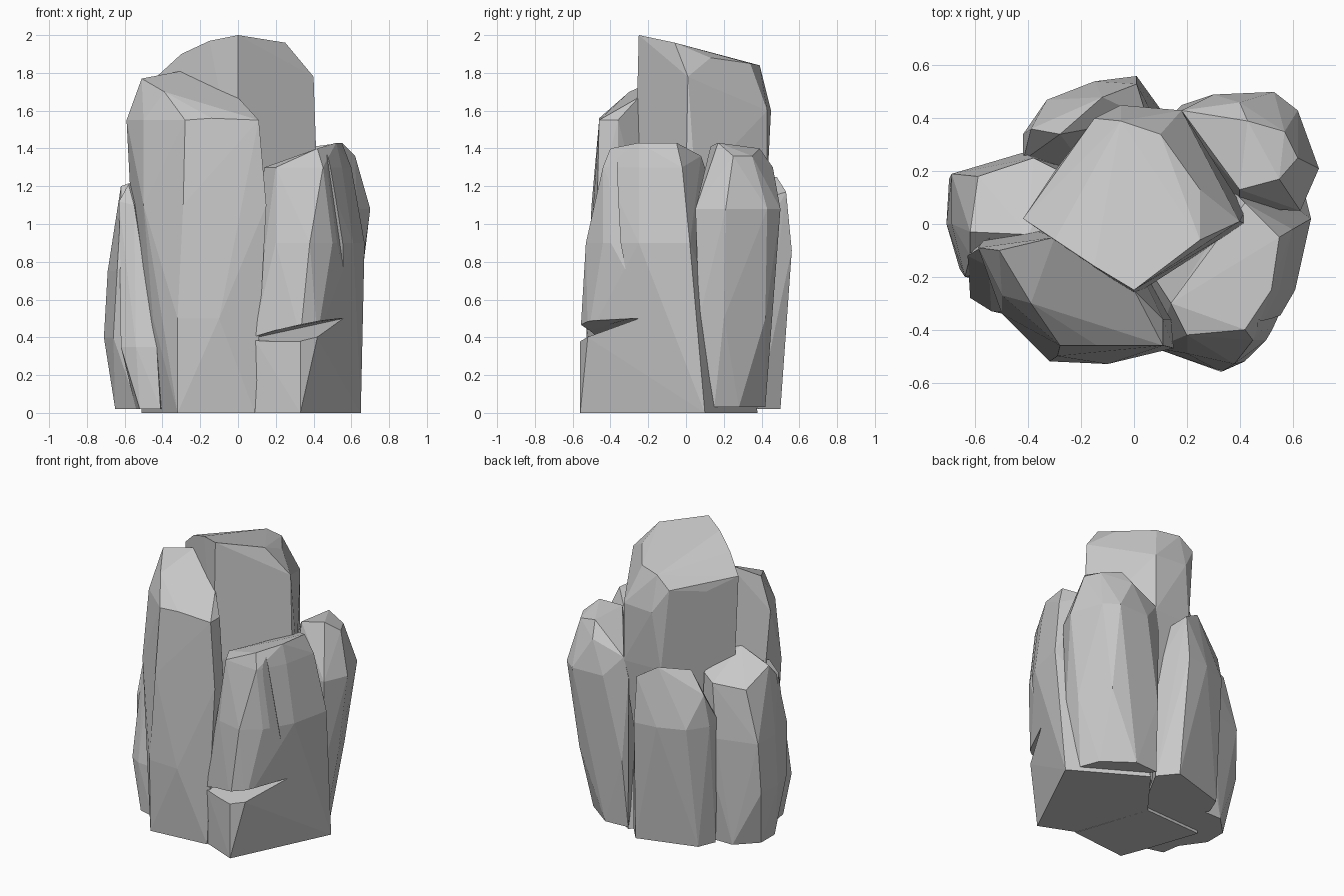
import bpy
import bmesh

default_cube = bpy.data.objects.get("Cube")
if default_cube:
    bpy.data.objects.remove(default_cube, do_unlink=True)

# One plain stone colour for the whole cluster
stone_colour = (.58, .58, .58, 1)
stone = bpy.data.materials.new("grey_stone")
stone.use_nodes = True
stone.diffuse_color = stone_colour
stone.node_tree.nodes["Principled BSDF"].inputs["Base Color"].default_value = stone_colour


def make_rock(name, layers, crown=()):
    """Wrap a faceted convex boulder around horizontal outlines and loose crown points."""
    mesh_builder = bmesh.new()
    for height, outline in layers.items():
        for x, y in outline:
            mesh_builder.verts.new((x, y, height))
    for point in crown:
        mesh_builder.verts.new(point)
    hull = bmesh.ops.convex_hull(mesh_builder, input=mesh_builder.verts[:])
    unused = {item for item in hull["geom_interior"] + hull["geom_unused"]
              if isinstance(item, bmesh.types.BMVert)}
    bmesh.ops.delete(mesh_builder, geom=list(unused), context="VERTS")
    # Merge nearly coplanar facets so the stone keeps broad planes
    bmesh.ops.dissolve_limit(mesh_builder, angle_limit=.03,
                             verts=mesh_builder.verts[:], edges=mesh_builder.edges[:])
    bmesh.ops.recalc_face_normals(mesh_builder, faces=mesh_builder.faces[:])
    mesh = bpy.data.meshes.new(name)
    mesh_builder.to_mesh(mesh)
    mesh_builder.free()
    mesh.materials.append(stone)
    rock = bpy.data.objects.new(name, mesh)
    bpy.context.scene.collection.objects.link(rock)
    return rock


def carve(rock, cutter):
    """Cut a crack into a rock with a hidden wedge."""
    cutter.hide_render = True
    cutter.hide_viewport = True
    cutter.display_type = "WIRE"
    modifier = rock.modifiers.new(cutter.name, "BOOLEAN")
    modifier.operation = "DIFFERENCE"
    modifier.solver = "EXACT"
    modifier.object = cutter


# Tall central pillar with a sloping top, narrowing to a hidden foot
make_rock("central_pillar", {
    .05: [(-.2, .08), (0, -.2), (.25, .08), (.1, .28), (-.15, .25)],
    1.2: [(0, -.27), (-.4, .03), (-.27, .2), (-.1, .42), (.18, .43), (.42, 0), (.42, .05)],
}, [(0, -.25, 2), (-.15, -.16, 1.97), (-.3, -.06, 1.9), (-.42, .02, 1.79),
    (-.3, .2, 1.72), (-.15, .4, 1.76), (-.05, .39, 1.84), (.25, -.06, 1.96),
    (.4, .01, 1.78), (.1, .34, 1.85), (.25, .13, 1.88), (.18, .43, 1.6), (-.05, .45, 1.6)])

# Broad slab at the front, right-hand side of the model
make_rock("front_right_slab", {
    0: [(-.51, .02), (-.4, -.3), (-.32, -.51), (.09, -.47), (-.08, .04)],
    .5: [(-.32, -.52), (-.1, -.53), (.1, -.48), (-.45, -.34)],
    1.1: [(-.5, -.34), (-.29, -.5), (.15, -.47), (.14, -.36), (-.54, -.1)],
    1.55: [(-.59, -.09), (-.5, -.27), (-.28, -.46), (.11, -.46), (.11, -.36)],
}, [(-.51, -.1, 1.77), (-.3, -.05, 1.81), (0, -.25, 1.67),
    (-.14, -.46, 1.56), (-.39, -.3, 1.7)])

# Cracked boulder at the front, left-hand side of the model
front_left = make_rock("front_left_boulder", {
    0: [(.09, -.46), (.33, -.56), (.65, .1), (.18, .38), (-.08, .04)],
    .4: [(.08, -.47), (.33, -.56), (.42, -.52)],
    .9: [(.2, -.49), (.38, -.53), (.5, -.44), (.61, -.25), (.67, .02), (.4, .1), (.12, -.3)],
    1.3: [(.14, -.3), (.2, -.42), (.45, -.44), (.55, -.25), (.6, -.02), (.4, .1)],
}, [(.3, -.41, 1.34), (.42, -.4, 1.4), (.52, -.25, 1.43),
    (.55, -.05, 1.43), (.42, .08, 1.36), (.2, -.28, 1.32)])

carve(front_left, make_rock("level_crack_cutter", {
    .34: [(0, -.65), (.36, -.7)],
    .4: [(0, -.65), (.1, -.4)],
    .48: [(.36, -.7), (.42, -.36)],
    .52: [(.65, -.22)]}))
carve(front_left, make_rock("upright_crack_cutter", {
    1.37: [(.42, -.6), (.56, -.46), (.47, -.36)],
    .62: [(.58, -.31)]}))

# Rounded boulder at the back, left-hand side of the model
make_rock("back_left_boulder", {
    .03: [(.3, .15), (.57, .15), (.52, .28), (.33, .42), (.16, .41)],
    .5: [(.3, .08), (.62, .07), (.63, .2), (.53, .42), (.18, .45)],
    1.08: [(.4, .06), (.63, .05), (.7, .21), (.62, .43), (.53, .5), (.3, .49), (.15, .42)],
}, [(.55, .17, 1.43), (.62, .25, 1.36), (.43, .39, 1.4), (.57, .35, 1.36),
    (.4, .13, 1.41), (.18, .43, 1.22), (.4, .46, 1.3)])

# Low boulder at the back, right-hand side of the model
make_rock("back_right_boulder", {
    .02: [(-.41, .26), (-.36, .38), (.04, .5), (.14, .38), (-.05, .03), (-.25, .03)],
    .86: [(-.42, .34), (-.33, .47), (-.15, .54), (.01, .56), (.06, .45), (.1, .36), (-.42, .24)],
}, [(-.28, .34, 1.22), (-.39, .36, 1.08), (-.12, .48, 1.25), (.01, .53, 1.17), (.05, .4, 1.13)])

# Side boulder and the thin shard leaning on it
make_rock("right_side_boulder", {
    .02: [(-.65, .1), (-.65, -.05), (-.53, -.22), (-.3, -.2), (-.2, .1), (-.35, .23), (-.52, .23)],
    .4: [(-.71, 0), (-.7, .17), (-.42, .26), (-.3, .22), (-.66, -.17)],
    .75: [(-.69, .19), (-.69, 0), (-.42, .27), (-.28, .22), (-.2, -.1), (-.64, -.2)],
}, [(-.59, .18, 1.1), (-.38, .25, 1.12), (-.28, .2, 1.15), (-.25, -.08, 1.25),
    (-.4, -.04, 1.28), (-.62, -.03, 1.2), (-.62, -.12, 1.1)])
make_rock("leaning_shard", {
    .02: [(-.52, -.33), (-.41, -.36), (-.4, -.2), (-.54, -.2)],
    .35: [(-.54, -.33), (-.62, -.28), (-.62, -.1), (-.43, -.34)],
}, [(-.63, -.12, 1.12), (-.58, -.09, 1.21), (-.55, -.16, 1.1), (-.5, 0, 1.2)])
